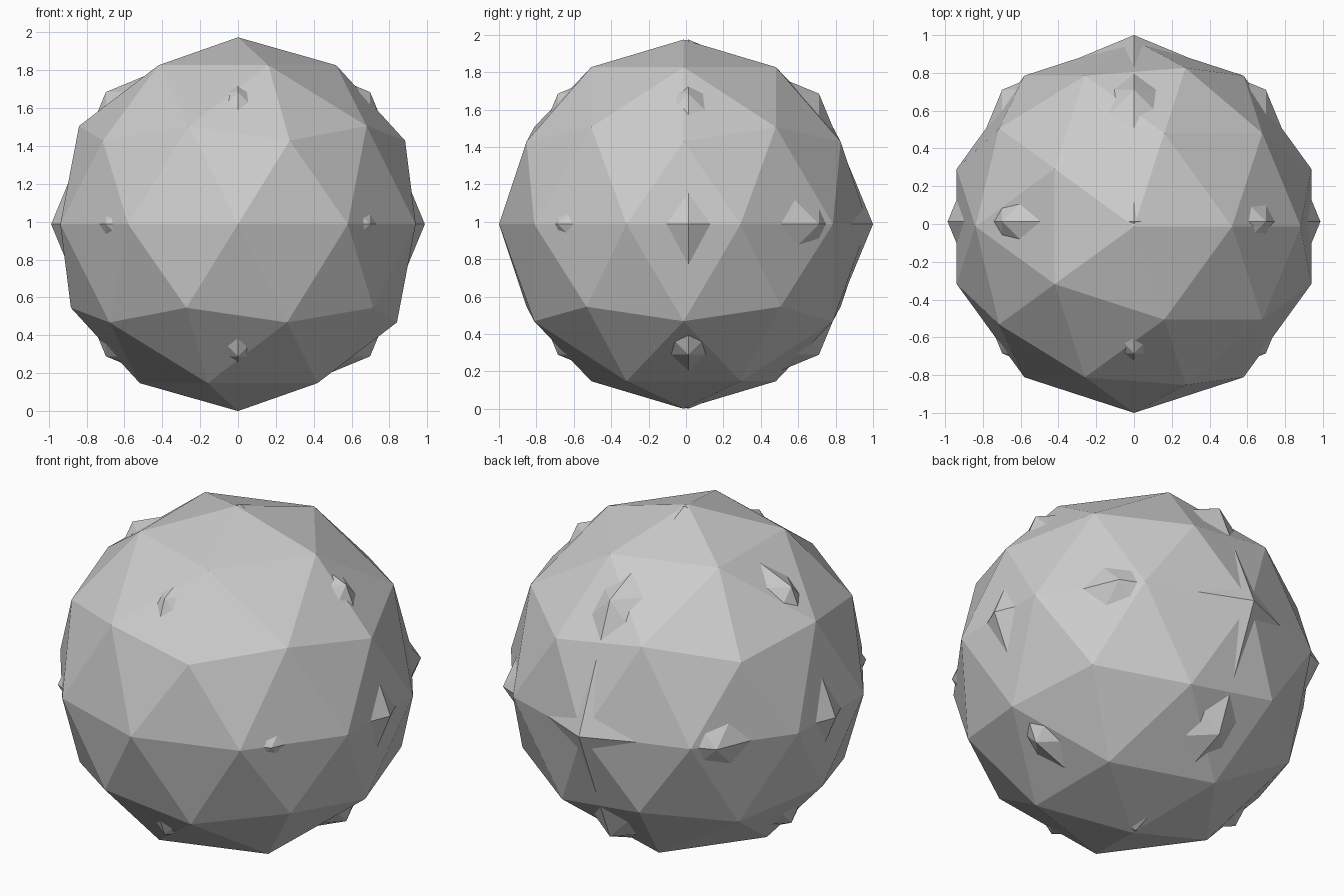
import bpy, bmesh
from itertools import product
from mathutils import Vector

if "Cube" in bpy.data.objects:
    bpy.data.objects.remove(bpy.data.objects["Cube"])

R = 0.987      # radius of both balls
SHIFT = 0.013  # they are offset from each other along y


def add_object(name, bm, y):
    mesh = bpy.data.meshes.new(name)
    bm.to_mesh(mesh)
    bm.free()
    ob = bpy.data.objects.new(name, mesh)
    ob.location = (0, y, R)
    bpy.context.collection.objects.link(ob)
    return ob


# Main faceted ball: icosphere with 80 faces
bm = bmesh.new()
bmesh.ops.create_icosphere(bm, subdivisions=2, radius=R)
add_object("faceted_ball", bm, -SHIFT)

# Inner ball: once-subdivided octahedron whose corners poke through the main ball
bm = bmesh.new()
for p in product((-1, 0, 1), repeat=3):
    if 1 <= sum(map(abs, p)) <= 2:
        bm.verts.new(Vector(p).normalized() * R)
bmesh.ops.convex_hull(bm, input=bm.verts[:])
bmesh.ops.recalc_face_normals(bm, faces=bm.faces[:])
add_object("inner_octahedral_ball", bm, SHIFT)
